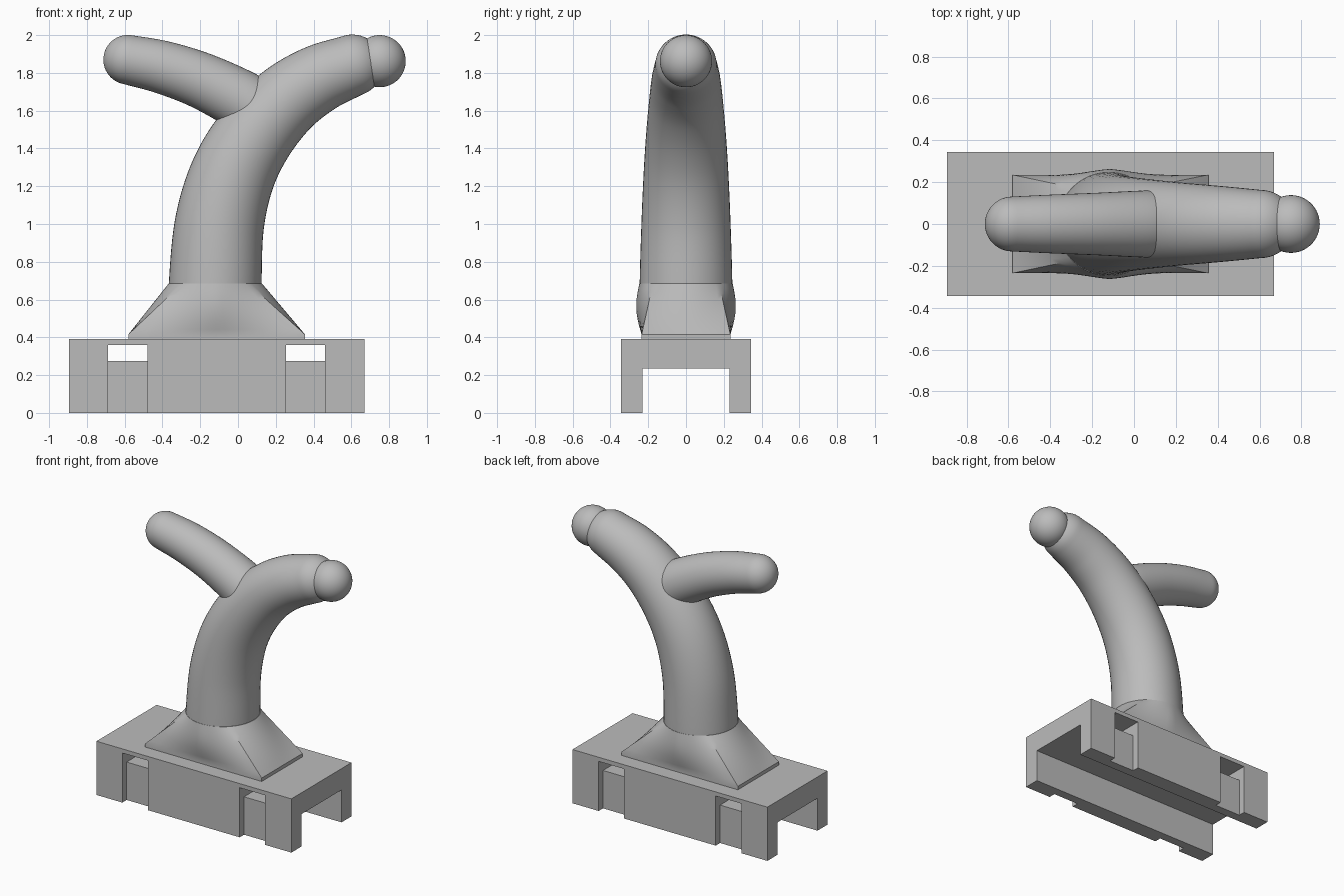
import bpy, bmesh, math
from mathutils import Vector

if "Cube" in bpy.data.objects:
    bpy.data.objects.remove(bpy.data.objects["Cube"])

GREY = (0.5, 0.5, 0.5, 1)
mat = bpy.data.materials.new("plain grey")
mat.use_nodes = True
mat.diffuse_color = GREY
mat.node_tree.nodes["Principled BSDF"].inputs["Base Color"].default_value = GREY


def finish(bm, name, smooth=None):
    bmesh.ops.recalc_face_normals(bm, faces=bm.faces[:])
    me = bpy.data.meshes.new(name)
    bm.to_mesh(me)
    bm.free()
    me.materials.append(mat)
    ob = bpy.data.objects.new(name, me)
    bpy.context.collection.objects.link(ob)
    if smooth:
        bpy.ops.object.select_all(action='DESELECT')
        ob.select_set(True)
        bpy.context.view_layer.objects.active = ob
        bpy.ops.object.shade_smooth_by_angle(angle=math.radians(smooth))
    return ob


def skin(bm, rings):
    """Join equal-sized rings of points and close both ends."""
    rows = [[bm.verts.new(p) for p in ring] for ring in rings]
    n = len(rows[0])
    for a, b in zip(rows, rows[1:]):
        for i in range(n):
            j = (i + 1) % n
            bm.faces.new((a[i], a[j], b[j], b[i]))
    bm.faces.new(rows[0][::-1])
    bm.faces.new(rows[-1])


def box(name, lo, hi):
    bm = bmesh.new()
    bmesh.ops.create_cube(bm, size=1)
    for v in bm.verts:
        v.co = [l + (c + 0.5) * (h - l) for c, l, h in zip(v.co, lo, hi)]
    return finish(bm, name)


def limb(name, knots, sides=48, steps=8):
    """Tapered tube through (x, z, radius) knots with a round far end."""
    k = [Vector(p) for p in knots]
    k = [2 * k[0] - k[1]] + k + [2 * k[-1] - k[-2]]
    path = []
    for a, b, c, d in zip(k, k[1:], k[2:], k[3:]):
        for s in range(steps):
            t = s / steps
            path.append(0.5 * (2 * b + (c - a) * t + (2 * a - 5 * b + 4 * c - d) * t**2
                               + (3 * b - a - 3 * c + d) * t**3))
    path.append(k[-2])
    frames = []
    for i, p in enumerate(path):
        q = path[min(i + 1, len(path) - 1)] - path[max(i - 1, 0)]
        frames.append((p.x, p.y, p.z, Vector((q.x, 0, q.y)).normalized()))
    x, z, r, tan = frames[-1]
    for i in range(1, 12):
        a = math.pi / 2 * i / 12
        frames.append((x + tan.x * r * math.sin(a), z + tan.z * r * math.sin(a),
                       r * math.cos(a), tan))
    rings = []
    for x, z, r, tan in frames:
        side = Vector((0, 1, 0))
        up = tan.cross(side)
        rings.append([Vector((x, 0, z)) + r * (side * math.cos(a) + up * math.sin(a))
                      for a in (2 * math.pi * i / sides for i in range(sides))])
    bm = bmesh.new()
    skin(bm, rings)
    return finish(bm, name, 40)


# Channel-shaped mounting base with two strap slots
LEFT, RIGHT, WIDE, HIGH = -0.895, 0.67, 0.345, 0.39
base = box("mounting_base", (LEFT, -WIDE, 0), (RIGHT, WIDE, HIGH))
cutters = [box("channel_cutter", (-2, -0.23, -1), (2, 0.23, 0.235))]
for x0, x1 in ((-0.688, -0.48), (0.255, 0.46)):
    cutters.append(box("slot_cutter", (x0, -1, 0.275), (x1, 1, 0.36)))
    for y0, y1 in ((-1, -0.295), (0.295, 1)):
        cutters.append(box("recess_cutter", (x0, y0, -1), (x1, y1, 0.36)))
for c in cutters:
    m = base.modifiers.new("cut", 'BOOLEAN')
    m.operation, m.solver, m.object = 'DIFFERENCE', 'EXACT', c
    c.hide_render = True
bpy.context.view_layer.update()
cut_mesh = bpy.data.meshes.new_from_object(
    base.evaluated_get(bpy.context.evaluated_depsgraph_get()))
base.modifiers.clear()
base.data = cut_mesh
for c in cutters:
    bpy.data.objects.remove(c)

# Flared collar blending a rectangular foot into the round stem
rings = []
for t, z in [(0, HIGH)] + [(i / 10, 0.415 + 0.27 * i / 10) for i in range(11)]:
    ring = []
    for i in range(64):
        a = 2 * math.pi * i / 64
        c, s = math.cos(a), math.sin(a)
        m = max(abs(c), abs(s))
        foot = Vector((-0.113 + 0.468 * c / m, 0.235 * s / m, z))
        neck = Vector((-0.12 + 0.247 * c, 0.247 * s, z))
        p = foot.lerp(neck, t)
        p.y += math.copysign(0.022 * math.sin(math.pi * t) * max(0, 1 - abs(c) * 1.414), s)
        ring.append(p)
    rings.append(ring)
bm = bmesh.new()
skin(bm, rings)
finish(bm, "flared_collar", 35)

# Curved stem and side branch
limb("curved_stem", [(-0.12, 0.5, 0.245), (-0.12, 0.7, 0.245), (-0.098, 1.0, 0.236),
                     (-0.03, 1.255, 0.225), (0.085, 1.465, 0.212), (0.245, 1.645, 0.196),
                     (0.42, 1.765, 0.181), (0.605, 1.84, 0.163)])
limb("side_branch", [(0.1, 1.6, 0.162), (0.0, 1.665, 0.158), (-0.2, 1.762, 0.148),
                     (-0.4, 1.83, 0.14), (-0.582, 1.87, 0.131)])

# Ball on the stem tip
bm = bmesh.new()
bmesh.ops.create_uvsphere(bm, u_segments=48, v_segments=24, radius=0.138)
bmesh.ops.translate(bm, verts=bm.verts, vec=(0.75, 0, 1.862))
finish(bm, "tip_ball", 40)
